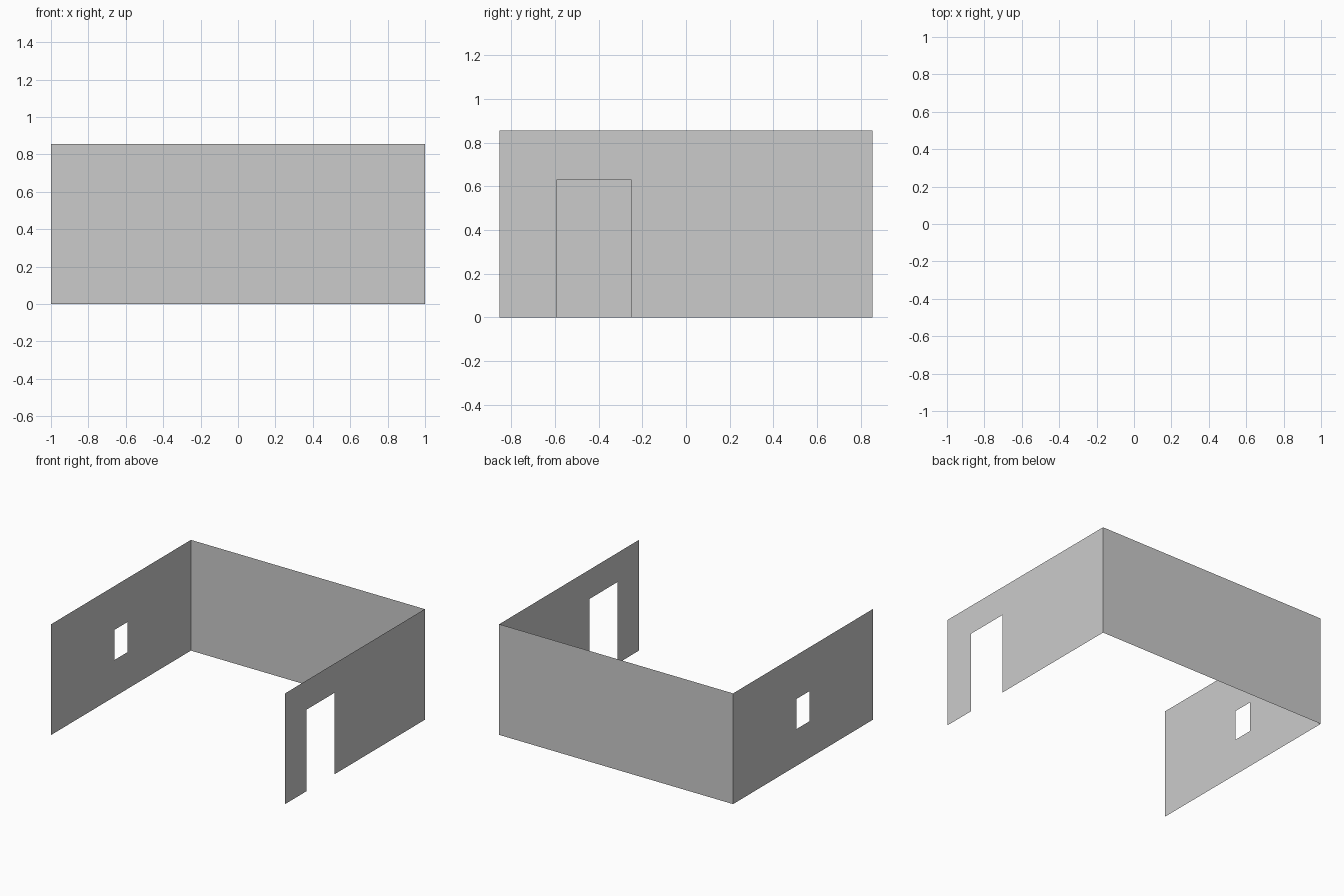
import bpy, bmesh

if "Cube" in bpy.data.objects:
    bpy.data.objects.remove(bpy.data.objects["Cube"])

HX, HY, H = 1.0, 0.853, 0.856


def add_wall(name, to_world, half_len, opening=None):
    """Thin wall sheet built from panels around an optional (u0, u1, z0, z1) opening."""
    us, zs = [-half_len, half_len], [0, H]
    if opening:
        us = sorted(set(us) | set(opening[:2]))
        zs = sorted(set(zs) | set(opening[2:]))
    bm = bmesh.new()
    for u0, u1 in zip(us, us[1:]):
        for z0, z1 in zip(zs, zs[1:]):
            if opening and (u0, u1) == opening[:2] and (z0, z1) == opening[2:]:
                continue
            corners = [(u0, z0), (u1, z0), (u1, z1), (u0, z1)]
            bm.faces.new([bm.verts.new(to_world(u, z)) for u, z in corners])
    bmesh.ops.remove_doubles(bm, verts=bm.verts, dist=1e-4)
    # merge coplanar panels so the wall reads as one flat sheet
    bmesh.ops.dissolve_limit(bm, angle_limit=0.01, verts=bm.verts, edges=bm.edges)
    mesh = bpy.data.meshes.new(name)
    bm.to_mesh(mesh)
    bm.free()
    obj = bpy.data.objects.new(name, mesh)
    bpy.context.collection.objects.link(obj)
    return obj


# Solid back wall
add_wall("back_wall", lambda u, z: (-u, HY, z), HX)

# Left wall with a small central window
add_wall("left_wall", lambda u, z: (-HX, -u, z), HY, (-0.079, 0.079, 0.284, 0.517))

# Right wall with a doorway near the front
add_wall("right_wall", lambda u, z: (HX, u, z), HY, (-0.594, -0.25, 0, 0.63))
